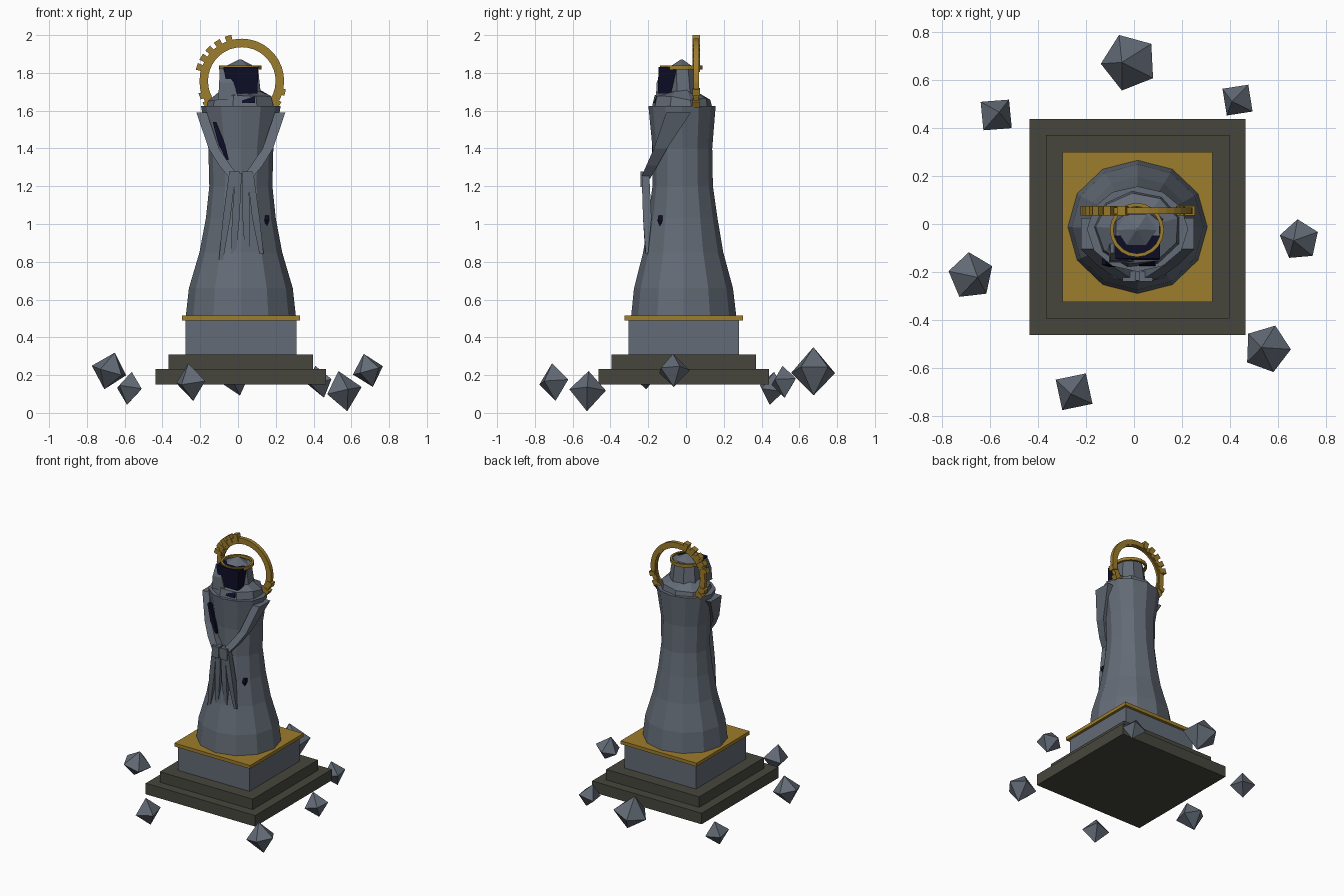
import bpy, bmesh, math, random
from mathutils import Vector, Matrix

if "Cube" in bpy.data.objects:
    bpy.data.objects.remove(bpy.data.objects["Cube"])

random.seed(4)
CX, CY = 0.015, -0.012


def material(name, rgb):
    m = bpy.data.materials.new(name)
    m.diffuse_color = (*rgb, 1)
    m.use_nodes = True
    m.node_tree.nodes["Principled BSDF"].inputs["Base Color"].default_value = m.diffuse_color
    return m


STONE = material("grey stone", (0.125, 0.147, 0.18))
BASE = material("dark stone", (0.062, 0.062, 0.048))
GOLD = material("old gold", (0.34, 0.205, 0.025))
DARK = material("dark navy", (0.004, 0.004, 0.02))


def loft(name, rings, mat, close=False):
    """Skin equal-length rings of points, capped unless the loop closes."""
    bm = bmesh.new()
    vs = [[bm.verts.new(p) for p in r] for r in rings]
    n = len(vs[0])
    last = len(vs) if close else len(vs) - 1
    for i in range(last):
        a, b = vs[i], vs[(i + 1) % len(vs)]
        for j in range(n):
            k = (j + 1) % n
            bm.faces.new((a[j], a[k], b[k], b[j]))
    if not close:
        bm.faces.new(vs[0])
        bm.faces.new(vs[-1])
    bmesh.ops.recalc_face_normals(bm, faces=bm.faces)
    me = bpy.data.meshes.new(name)
    bm.to_mesh(me)
    bm.free()
    me.materials.append(mat)
    ob = bpy.data.objects.new(name, me)
    bpy.context.collection.objects.link(ob)
    return ob


def rect(x, y, z, w, d):
    return [(x + sx * w / 2, y + sy * d / 2, z)
            for sx, sy in ((-1, -1), (1, -1), (1, 1), (-1, 1))]


def oval(x, y, z, rx, ry, n=12, turn=0.0):
    return [(x + rx * math.cos(turn + math.tau * i / n),
             y + ry * math.sin(turn + math.tau * i / n), z) for i in range(n)]


def slab(name, z0, z1, size, mat):
    return loft(name, [rect(CX, CY, z, size, size) for z in (z0, z1)], mat)


# Stepped pedestal
slab("lower_step", 0.15, 0.232, 0.902, BASE)
slab("upper_step", 0.232, 0.31, 0.766, BASE)
slab("pedestal", 0.31, 0.49, 0.587, STONE)
slab("gold_trim", 0.49, 0.515, 0.625, GOLD)

# Robe body, flaring to the hem and to the shoulders
PROFILE = [(0.515, 0.291, 0.278), (0.66, 0.275, 0.262), (0.85, 0.219, 0.212),
           (1.03, 0.185, 0.183), (1.2, 0.167, 0.16), (1.4, 0.172, 0.158),
           (1.625, 0.211, 0.178)]
loft("robe", [oval(CX, CY - 0.008 * (z - 0.5), z, rx, ry) for z, rx, ry in PROFILE], STONE)

# Faceted shawl with an uneven edge
shawl = []
for z, rx, ry in ((1.60, 0.19, 0.165), (1.665, 0.175, 0.15), (1.70, 0.105, 0.09)):
    shawl.append([Vector(p) + Vector((0, 0, random.uniform(-0.018, 0.018)))
                  for p in oval(CX, -0.02, z, rx, ry, 9, 0.3)])
loft("shawl", shawl, STONE)

# Hood, its pointed crown, and the dark face opening
loft("hood", [oval(CX, -0.01, 1.64, 0.12, 0.095, 8, 0.39),
              oval(CX, -0.02, 1.83, 0.098, 0.08, 8, 0.39)], STONE)
loft("crown", [oval(0.01, -0.025, 1.83, 0.085, 0.075, 6),
               oval(0.012, -0.022, 1.872, 0.004, 0.004, 6)], STONE)
loft("face_opening", [rect(0.025, -0.115, 1.69, 0.155, 0.07),
                      rect(CX, -0.096, 1.832, 0.185, 0.098)], DARK)
loft("hood_shard", [rect(-0.05, -0.12, 1.66, 0.11, 0.08),
                    rect(-0.062, -0.13, 1.75, 0.075, 0.05),
                    rect(-0.09, -0.10, 1.825, 0.015, 0.04)], STONE)
loft("collar_shadow", [rect(0.055, -0.135, 1.64, 0.07, 0.08),
                       rect(0.055, -0.125, 1.675, 0.07, 0.06)], DARK)

# Sleeves meeting at the front
for side, label in ((-1, "left"), (1, "right")):
    loft(label + "_sleeve", [rect(CX + side * dx, y, z, w, d) for dx, y, z, w, d in (
        (0.208, -0.04, 1.59, 0.055, 0.13), (0.143, -0.135, 1.40, 0.055, 0.07),
        (0.085, -0.18, 1.31, 0.06, 0.06), (0.03, -0.215, 1.24, 0.055, 0.05))], STONE)
    loft(label + "_hand", [rect(CX + side * 0.034, -0.218, z, 0.056, 0.045)
                           for z in (1.195, 1.278)], STONE)

# Hanging folds below the hands
for i, (top, low, end) in enumerate(((-0.03, -0.09, 0.81), (0.003, -0.027, 0.79),
                                     (0.038, 0.05, 0.81), (0.065, 0.125, 0.84))):
    loft(f"fold_{i + 1}", [rect(top, -0.215, 1.27, 0.034, 0.04),
                           rect((top + low) / 2, -0.205, 1.03, 0.04, 0.045),
                           rect(low, -0.207, end, 0.022, 0.012)], STONE)

# Dark slash and chip in the robe
loft("robe_slash", [rect(x, y, z, w, 0.03) for x, y, z, w in (
    (-0.055, -0.165, 1.34, 0.012), (-0.085, -0.165, 1.42, 0.035),
    (-0.125, -0.155, 1.54, 0.018))], DARK)
loft("robe_chip", [rect(0.15, -0.135, 0.985, 0.004, 0.004),
                   rect(0.153, -0.138, 1.02, 0.026, 0.026),
                   rect(0.154, -0.135, 1.045, 0.02, 0.02)], DARK)


def band(name, r0, r1, half, a0, a1, steps, centre, upright, mat, close=False):
    """Rectangular-section ring or arc, either upright or lying flat."""
    rings = []
    for i in range(steps if close else steps + 1):
        a = math.radians(a0 + (a1 - a0) * i / steps)
        ring = []
        for r, t in ((r0, -half), (r1, -half), (r1, half), (r0, half)):
            u, v = r * math.cos(a), r * math.sin(a)
            ring.append(Vector(centre) + Vector((u, t, v) if upright else (u, v, t)))
        rings.append(ring)
    return loft(name, rings, mat, close)


# Circlet and broken halo with raised teeth
band("circlet", 0.098, 0.113, 0.011, 0, 360, 20, (0.012, -0.025, 1.828), False, GOLD, True)
HALO = (0.02, 0.055, 1.757)
band("halo", 0.188, 0.224, 0.014, -42, 221, 26, HALO, True, GOLD)
band("halo_inner_rim", 0.179, 0.19, 0.008, -42, 221, 26, HALO, True, GOLD)
for i, a in enumerate((107, 122, 136, 149, 162, 200, 213, -15, -32)):
    reach = 0.251 if a > 100 and a < 170 else 0.238
    band(f"halo_tooth_{i + 1}", 0.195, reach, 0.02, a - 4.2, a + 4.2, 1, HALO, True, GOLD)

# Floating stone fragments: x, y, z, radius, half height, sides, turn
for i, (x, y, z, r, h, n, turn) in enumerate((
        (-0.02, 0.675, 0.22, 0.122, 0.13, 5, 39), (-0.575, 0.455, 0.13, 0.085, 0.088, 4, 50),
        (0.432, 0.517, 0.165, 0.08, 0.087, 4, 54), (-0.68, -0.217, 0.222, 0.1, 0.1, 5, 24),
        (0.69, -0.067, 0.225, 0.087, 0.09, 5, 23), (0.555, -0.52, 0.115, 0.102, 0.108, 5, -2),
        (-0.25, -0.7, 0.163, 0.092, 0.1, 4, 57))):
    ob = loft(f"fragment_{i + 1}", [oval(0, 0, s * h, k * r, k * r, n, math.radians(turn))
              for s, k in ((-1, 0.01), (0, 1), (1, 0.01))], STONE)
    tilt = Matrix.Rotation(random.uniform(0.1, 0.3), 4, Vector(
        (random.uniform(-1, 1), random.uniform(-1, 1), 0)).normalized())
    ob.data.transform(Matrix.Translation((x, y, z)) @ tilt)
